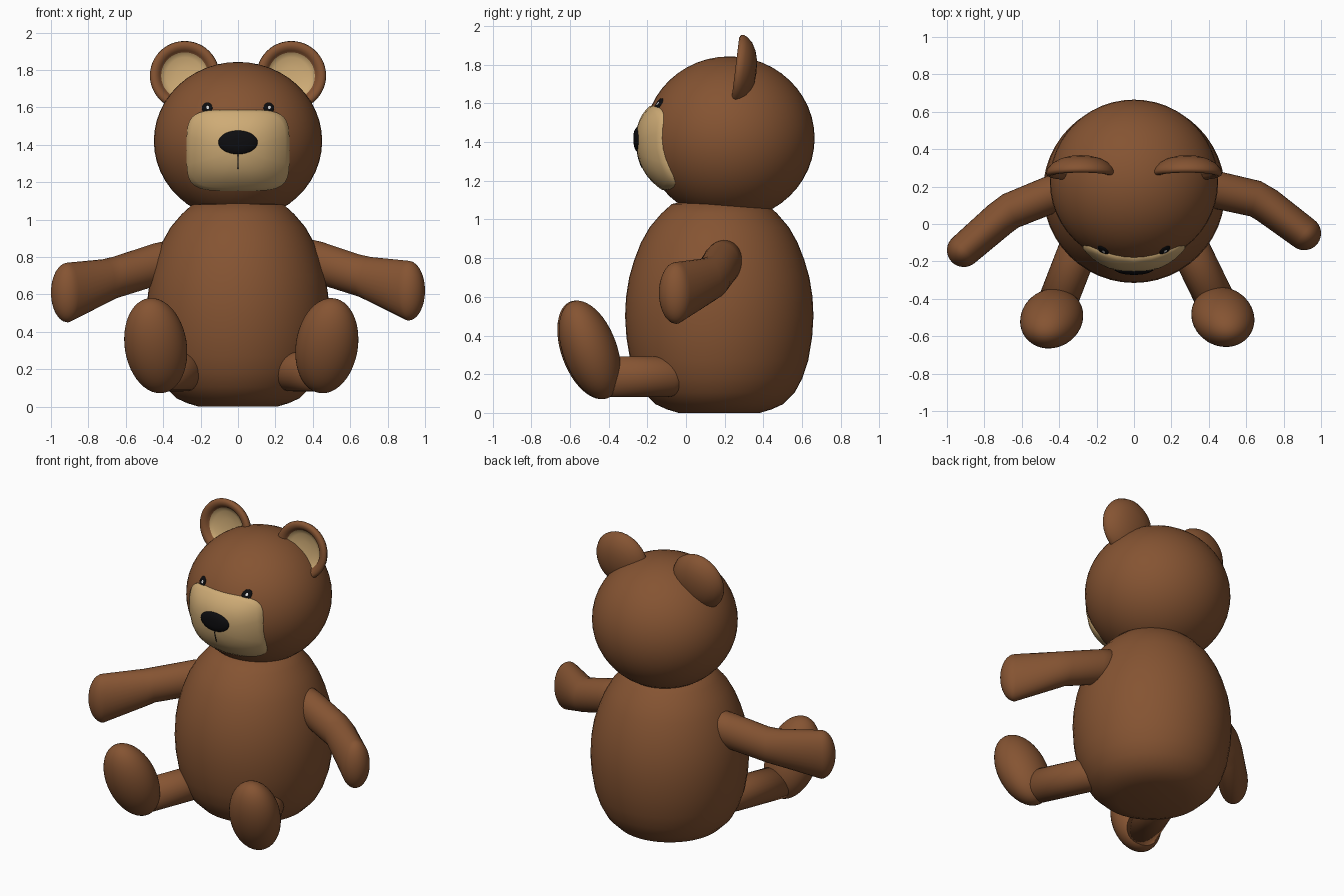
import bpy, bmesh, math
from mathutils import Matrix, Vector

if "Cube" in bpy.data.objects:
    bpy.data.objects.remove(bpy.data.objects["Cube"])


def material(name, rgb):
    m = bpy.data.materials.new(name)
    m.diffuse_color = (*rgb, 1)
    m.use_nodes = True
    m.node_tree.nodes["Principled BSDF"].inputs["Base Color"].default_value = m.diffuse_color
    return m


BROWN = material("brown fur", (0.235, 0.088, 0.032))
TAN = material("tan plush", (0.62, 0.41, 0.18))
BLACK = material("black", (0.004, 0.004, 0.005))
WHITE = material("white", (0.85, 0.85, 0.85))


def finish(name, bm, mats, outward=None):
    bmesh.ops.recalc_face_normals(bm, faces=bm.faces)
    bm.normal_update()
    if outward and sum((f.normal * f.calc_area() for f in bm.faces), Vector()).dot(outward) < 0:
        bmesh.ops.reverse_faces(bm, faces=bm.faces)
    for f in bm.faces:
        f.smooth = True
    me = bpy.data.meshes.new(name)
    bm.to_mesh(me)
    bm.free()
    for m in mats:
        me.materials.append(m)
    ob = bpy.data.objects.new(name, me)
    bpy.context.collection.objects.link(ob)
    return ob


def skin(bm, rings, ends=(None, None), mat=lambda i: 0):
    """Bridge rings of points; optional pole points close the two ends."""
    rows = [[bm.verts.new(p) for p in r] for r in rings]
    n = len(rows[0])
    for i in range(len(rows) - 1):
        for j in range(n):
            k = (j + 1) % n
            f = bm.faces.new((rows[i][j], rows[i][k], rows[i + 1][k], rows[i + 1][j]))
            f.material_index = mat(i)
    for row, pole, i in ((rows[0], ends[0], -1), (rows[-1], ends[1], len(rows) - 1)):
        if pole is not None:
            v = bm.verts.new(pole)
            for j in range(n):
                f = bm.faces.new((row[j], row[(j + 1) % n], v))
                f.material_index = mat(i)


def revolve(name, profile, matrix, mats, mat=lambda i: 0, n=48):
    bm = bmesh.new()
    ang = [2 * math.pi * j / n for j in range(n)]
    rings = [[(r * math.cos(a), r * math.sin(a), h) for a in ang] for r, h in profile[1:-1]]
    skin(bm, rings, ((0, 0, profile[0][1]), (0, 0, profile[-1][1])), mat)
    bm.transform(matrix)
    return finish(name, bm, mats)


def ellipsoid(name, centre, radii, rot=Matrix(), mat=BROWN):
    bm = bmesh.new()
    bmesh.ops.create_uvsphere(bm, u_segments=48, v_segments=24, radius=1)
    bm.transform(Matrix.Translation(centre) @ rot @ Matrix.Diagonal((*radii, 1)))
    return finish(name, bm, [mat])


def tube(name, path, cap_len, n=32):
    """Limb with elliptic sections (centre, half width, half height) and rounded tip."""
    pts = [Vector(p[0]) for p in path]
    bm = bmesh.new()
    rings = []

    def ring(c, d, w, h):
        side = Vector((d.y, -d.x, 0)).normalized()
        rings.append([c + side * w * math.cos(2 * math.pi * j / n)
                      + Vector((0, 0, h * math.sin(2 * math.pi * j / n))) for j in range(n)])
    for i, (_, w, h) in enumerate(path):
        d = pts[min(i + 1, len(pts) - 1)] - pts[max(i - 1, 0)]
        ring(pts[i], d, w, h)
    d = pts[-1] - pts[-2]
    d.z = 0
    d.normalize()
    for k in range(1, 8):
        a = math.pi / 2 * k / 8
        ring(pts[-1] + d * cap_len * math.sin(a), d,
             path[-1][1] * math.cos(a), path[-1][2] * math.cos(a))
    skin(bm, rings, (pts[0], pts[-1] + d * cap_len))
    return finish(name, bm, [BROWN])


HEAD_C, HEAD_R = Vector((0, 0.225, 1.42)), Vector((0.45, 0.44, 0.423))


def face_patch(name, cx, cz, rx, rz, mat, lift, bump, power=2.0, n=64):
    """Rounded plate that follows the front of the head and bulges by bump."""
    def point(t, a, drop=0.0):
        c, s = math.cos(a), math.sin(a)
        x = cx + rx * t * math.copysign(abs(c) ** (2 / power), c)
        z = cz + rz * t * math.copysign(abs(s) ** (2 / power), s)
        q = 1 - (x / HEAD_R.x) ** 2 - ((z - HEAD_C.z) / HEAD_R.z) ** 2
        y = HEAD_C.y - HEAD_R.y * math.sqrt(max(q, 0))
        return (x, y - lift - bump * (1 - t ** 4) + drop, z)
    ang = [2 * math.pi * j / n for j in range(n)]
    bm = bmesh.new()
    rings = [[point(1, a, min(0.02, lift + 0.004)) for a in ang]]
    rings += [[point(t, a) for a in ang] for t in (1, 0.92, 0.8, 0.65, 0.5, 0.33, 0.16)]
    skin(bm, rings, (None, point(0, 0)))
    return finish(name, bm, [mat], Vector((0, -1, 0)))


# Body: pear-shaped turned form
revolve("body", [(0, 0), (0.21, 0), (0.27, 0.018), (0.33, 0.045), (0.39, 0.105), (0.43, 0.18),
                 (0.46, 0.27), (0.48, 0.39), (0.487, 0.5), (0.482, 0.6), (0.466, 0.7),
                 (0.44, 0.79), (0.405, 0.88), (0.36, 0.96), (0.30, 1.03), (0.245, 1.08),
                 (0.15, 1.1), (0, 1.1)],
        Matrix.Translation((0, 0.172, 0)), [BROWN])

# Head
ellipsoid("head", HEAD_C, HEAD_R)

# Face details
face_patch("muzzle", 0, 1.37, 0.275, 0.217, TAN, 0.008, 0.036, 4.5)
face_patch("nose", 0, 1.413, 0.105, 0.063, BLACK, 0.045, 0.012, n=40)
face_patch("mouth_line", 0, 1.31, 0.003, 0.045, BLACK, 0.044, 0.002, n=16)
for side, label in ((-1, "left"), (1, "right")):
    face_patch(label + "_eye", side * 0.165, 1.597, 0.028, 0.029, BLACK, 0.004, 0.004, n=24)
    face_patch(label + "_eye_glint", side * 0.165 + 0.003, 1.6, 0.008, 0.009, WHITE, 0.009, 0.001, n=16)

# Ears: domed back, rolled rim, tan dish in front
ear = [(0, 0.088), (0.06, 0.084), (0.11, 0.07), (0.15, 0.048), (0.176, 0.02), (0.186, -0.002),
       (0.182, -0.016), (0.168, -0.023), (0.15, -0.02), (0.135, -0.008), (0.126, 0.006),
       (0.1, 0.018), (0.05, 0.026), (0, 0.028)]
for side, label in ((-1, "left"), (1, "right")):
    m = (Matrix.Translation((side * 0.285, 0.277, 1.77))
         @ Matrix.Rotation(math.radians(-7), 4, 'X')
         @ Matrix.Rotation(math.radians(-90), 4, 'X'))
    revolve(label + "_ear", ear, m, [BROWN, TAN], lambda i: 1 if i >= 9 else 0)

# Arms: slightly different pose on each side
tube("left_arm", [((-0.28, 0.21, 0.80), 0.10, 0.11), ((-0.45, 0.155, 0.757), 0.10, 0.115),
                  ((-0.66, 0.07, 0.69), 0.098, 0.113), ((-0.72, 0.025, 0.668), 0.096, 0.12),
                  ((-0.91, -0.14, 0.61), 0.09, 0.16)], 0.09)
tube("right_arm", [((0.28, 0.22, 0.81), 0.10, 0.11), ((0.45, 0.18, 0.765), 0.10, 0.115),
                   ((0.65, 0.135, 0.70), 0.098, 0.113), ((0.71, 0.10, 0.68), 0.096, 0.12),
                   ((0.91, -0.05, 0.62), 0.09, 0.16)], 0.09)

# Legs and upturned feet
for side, label, foot_x, foot_y in ((-1, "left", 0.44, -0.505), (1, "right", 0.475, -0.497)):
    hip, ankle = Vector((side * 0.285, -0.1, 0.187)), Vector((side * (foot_x - 0.015), -0.46, 0.187))
    tube(label + "_leg", [(ankle, 0.105, 0.105), (hip, 0.105, 0.105)], 0.105)
    rot = (Matrix.Rotation(side * math.radians(9), 4, 'Y')
           @ Matrix.Rotation(math.radians(20), 4, 'X'))
    ellipsoid(label + "_foot", (side * foot_x, foot_y, 0.326), (0.166, 0.14, 0.268), rot)
